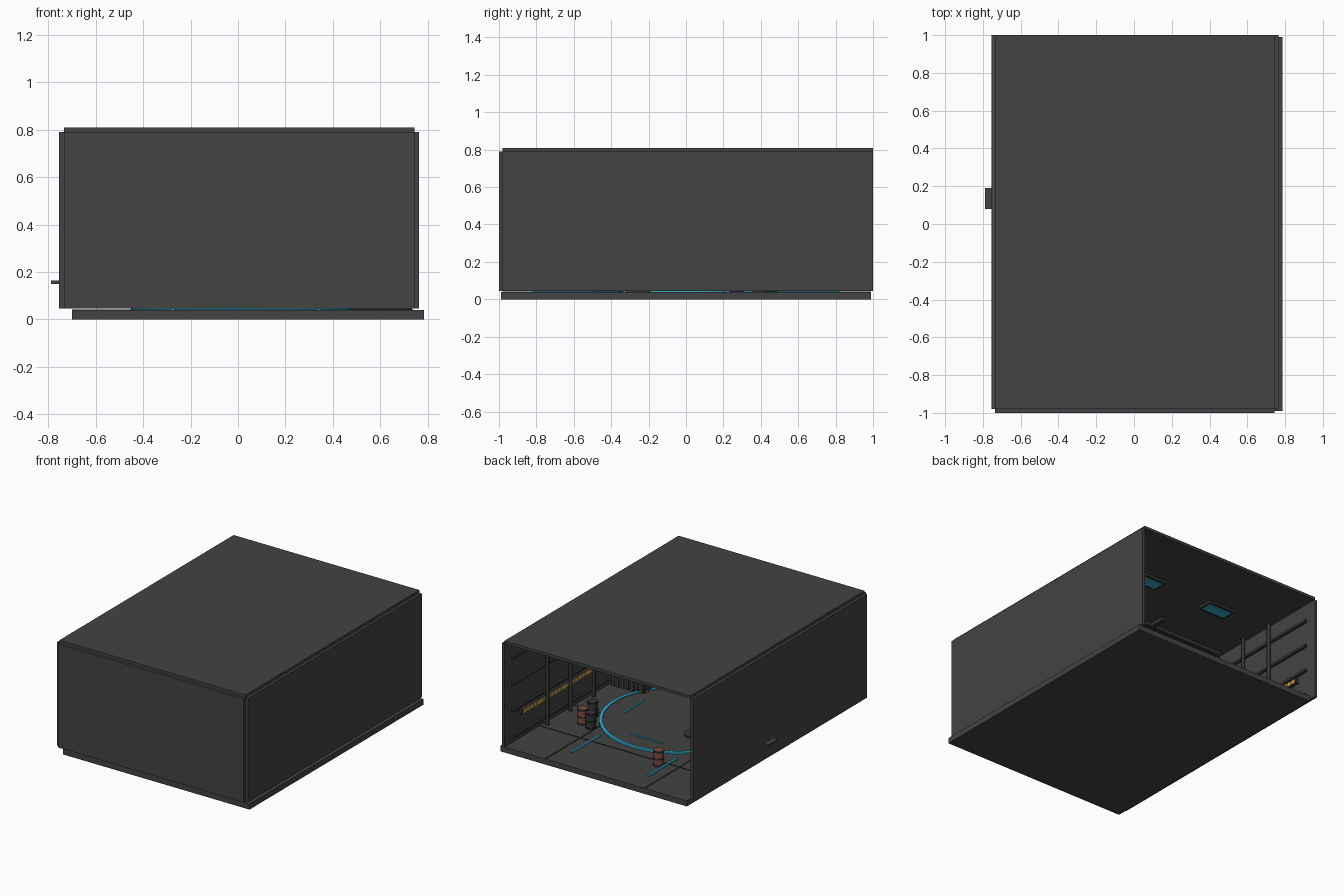
import bpy, math

if "Cube" in bpy.data.objects:
    bpy.data.objects.remove(bpy.data.objects["Cube"])

def mat(name, r, g, b):
    m = bpy.data.materials.new(name)
    m.diffuse_color = (r, g, b, 1)
    m.use_nodes = True
    m.node_tree.nodes["Principled BSDF"].inputs["Base Color"].default_value = m.diffuse_color
    return m

WALL = mat("wall_grey", 0.056, 0.056, 0.056)
DARK = mat("dark_metal", 0.035, 0.035, 0.037)
BLACK = mat("seam_black", 0.018, 0.018, 0.018)
CYAN = mat("cyan_light", 0.03, 0.42, 0.62)
AMBER = mat("amber", 0.62, 0.34, 0.09)
RUST = mat("rust_red", 0.22, 0.065, 0.045)

def finish(name, m):
    o = bpy.context.object
    o.name = name
    o.data.materials.append(m)
    return o

def box(name, m, x0, x1, y0, y1, z0, z1):
    bpy.ops.mesh.primitive_cube_add(size=1, location=((x0+x1)/2, (y0+y1)/2, (z0+z1)/2))
    o = bpy.context.object
    o.scale = (x1-x0, y1-y0, z1-z0)
    bpy.ops.object.transform_apply(location=False, rotation=False)
    return finish(name, m)

def cyl(name, m, x, y, z0, z1, r, n=16, rot=(0, 0, 0)):
    bpy.ops.mesh.primitive_cylinder_add(vertices=n, radius=r, depth=z1-z0,
                                        location=(x, y, (z0+z1)/2), rotation=rot)
    o = finish(name, m)
    bpy.ops.object.shade_smooth_by_angle()
    return o

# Room shell, open at the back
box("floor", WALL, -0.70, 0.785, -0.99, 0.99, 0, 0.04)
box("ceiling", WALL, -0.735, 0.745, -0.98, 1.0, 0.79, 0.81)
box("left_wall", WALL, -0.755, -0.735, -0.98, 1.0, 0.045, 0.79)
box("right_wall", WALL, 0.745, 0.765, -0.98, 1.0, 0.045, 0.79)
box("front_wall", WALL, -0.735, 0.745, -1.0, -0.98, 0.045, 0.79)

# Floor seams
for y in (-0.59, -0.2, 0.2, 0.59):
    box("floor_seam_cross", BLACK, -0.70, 0.74, y-0.006, y+0.006, 0.04, 0.042)
for x in (-0.36, 0.43):
    box("floor_seam_long", BLACK, x-0.006, x+0.006, -0.98, 0.99, 0.04, 0.042)

# Landing pad: disc, glowing ring, studs and tangent strips
CX, CY = 0.06, 0.012
cyl("pad_disc", WALL, CX, CY, 0.04, 0.045, 0.49, 64)
prof = [(0.49, 0.04), (0.512, 0.04), (0.512, 0.052), (0.49, 0.052)]
N = 64
verts, faces = [], []
for i in range(N):
    a = 2 * math.pi * i / N
    verts += [(CX + r*math.cos(a), CY + r*math.sin(a), z) for r, z in prof]
    for k in range(4):
        j, l = (i + 1) % N, (k + 1) % 4
        faces.append((i*4 + k, j*4 + k, j*4 + l, i*4 + l))
me = bpy.data.meshes.new("pad_ring")
me.from_pydata(verts, [], faces)
me.materials.append(CYAN)
bpy.context.collection.objects.link(bpy.data.objects.new("pad_ring", me))
for i in range(12):
    a = math.radians(30 * i)
    cyl("pad_stud", AMBER, CX + 0.467*math.cos(a), CY + 0.467*math.sin(a), 0.045, 0.052, 0.009, 8)
for s in (-1, 1):
    box("pad_strip_side", CYAN, CX+s*0.35-0.006, CX+s*0.35+0.006, CY-0.125, CY+0.125, 0.044, 0.051)
    box("pad_strip_end", CYAN, CX-0.125, CX+0.125, CY+s*0.35-0.006, CY+s*0.35+0.006, 0.044, 0.051)
    # Guide strips on the approach at each end
    for x in (-0.275, 0.34):
        y = s * 0.655
        box("guide_strip", CYAN, x-0.007, x+0.007, y-0.165, y+0.165, 0.04, 0.049)

# Low dark pedestal on the pad
cyl("pad_pedestal", DARK, -0.16, 0.13, 0.04, 0.055, 0.07, 24)

# Side wall pipes, posts and amber cell rows
for side, s, wx in (("left", -1, -0.735), ("right", 1, 0.745)):
    def wall_box(name, m, d, y0, y1, z0, z1):
        a, b = sorted((wx, wx - s*d))
        box(side + name, m, a, b, y0, y1, z0, z1)
    for z in (0.09, 0.28, 0.47, 0.66):
        wall_box("_wall_rail", DARK, 0.018, -0.9, 0.92, z-0.009, z+0.009)
    for k in range(-2, 3):
        cyl(side + "_wall_post", DARK, wx - s*0.03, 0.025 + 0.265*k, 0.045, 0.79, 0.013, 12)
    wall_box("_cell_backing", DARK, 0.02, -0.82, 0.83, 0.218, 0.256)
    for k in range(42):
        y = -0.815 + k * 0.039
        wall_box("_amber_cell", AMBER, 0.024, y, y+0.034, 0.222, 0.252)

# Ceiling beams and light panels
box("ceiling_cross_beam", DARK, -0.71, 0.72, 0.03, 0.06, 0.765, 0.79)
box("ceiling_rail", DARK, -0.125, -0.095, -0.18, 0.18, 0.76, 0.785)
for x in (-0.31, 0.29):
    for y in (-0.49, 0.49):
        box("light_housing", DARK, x-0.11, x+0.11, y-0.06, y+0.06, 0.772, 0.79)
        box("light_lens", CYAN, x-0.09, x+0.09, y-0.04, y+0.04, 0.765, 0.772)

# Barrels with hoops
for x, y, m in ((0.545, 0.395, RUST), (0.465, 0.42, DARK), (0.555, 0.27, DARK), (-0.23, 0.64, RUST)):
    cyl("barrel", m, x, y, 0.04, 0.15, 0.034, 20)
    for z in (0.045, 0.09, 0.14):
        cyl("barrel_hoop", BLACK if m is DARK else DARK, x, y, z-0.005, z+0.007, 0.037, 20)

# Slatted crate
box("crate", DARK, 0.47, 0.735, -0.32, -0.2, 0.04, 0.15)
for k in range(7):
    x = 0.48 + k * 0.038
    box("crate_slat", WALL, x, x+0.018, -0.2, -0.19, 0.04, 0.15)

# Wall shelf that pokes through the left wall
box("wall_shelf", WALL, -0.79, -0.66, 0.08, 0.19, 0.15, 0.163)
